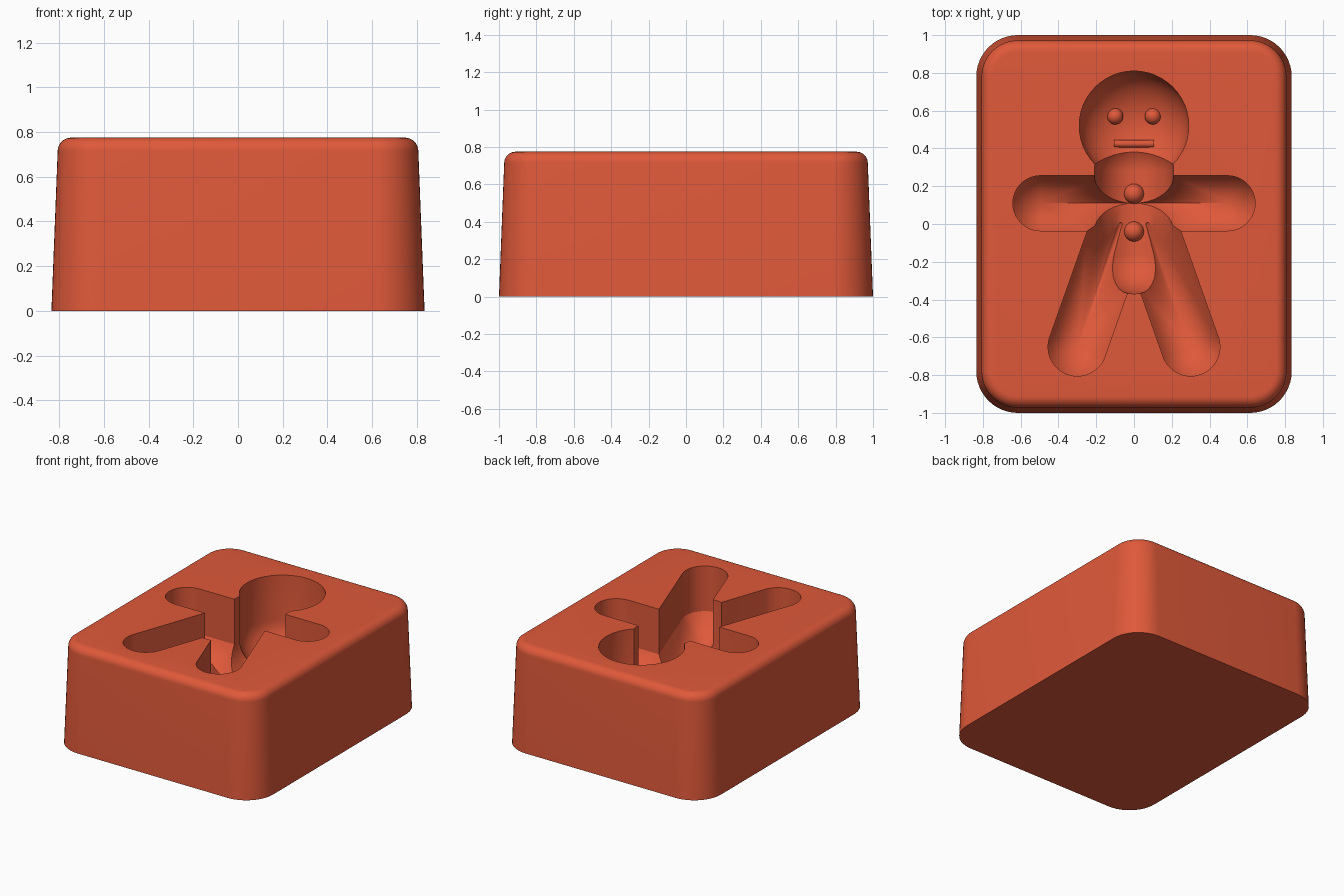
import bpy, bmesh, math
from mathutils import Vector

if "Cube" in bpy.data.objects:
    bpy.data.objects.remove(bpy.data.objects["Cube"], do_unlink=True)

TOP, WALL, FLOOR = 0.775, 0.44, 0.2   # rim, foot of the upright walls, cavity floor
DOME = WALL - FLOOR

red = bpy.data.materials.new("terracotta_red")
red.use_nodes = True
red.diffuse_color = (0.74, 0.1, 0.042, 1)
red.node_tree.nodes["Principled BSDF"].inputs["Base Color"].default_value = red.diffuse_color


def finish(bm, name):
    bmesh.ops.recalc_face_normals(bm, faces=bm.faces)
    mesh = bpy.data.meshes.new(name)
    bm.to_mesh(mesh)
    bm.free()
    mesh.materials.append(red)
    obj = bpy.data.objects.new(name, mesh)
    bpy.context.collection.objects.link(obj)
    return obj


def smooth(obj):
    bpy.ops.object.select_all(action='DESELECT')
    obj.select_set(True)
    bpy.context.view_layer.objects.active = obj
    bpy.ops.object.shade_smooth_by_angle(angle=math.radians(30))


def rounded_ring(bm, inset, z, steps=12):
    """Rounded rectangle outline of the block at one height."""
    radius = 0.22 - inset
    ring = []
    for k, (sx, sy) in enumerate([(1, 1), (-1, 1), (-1, -1), (1, -1)]):
        for i in range(steps + 1):
            a = math.pi / 2 * (k + i / steps)
            ring.append(bm.verts.new((sx * 0.615 + radius * math.cos(a),
                                      sy * 0.78 + radius * math.sin(a), z)))
    return ring


def trough(name, ends, radius, domed):
    """Capsule-shaped cutter: upright walls above a domed or V-shaped floor."""
    bm = bmesh.new()
    rings = [(1, TOP + 0.1), (1, WALL)]
    if domed:
        for i in range(1, 9):
            t = math.pi / 2 * i / 9
            rings.append((math.cos(t), WALL - DOME * math.sin(t)))
    for x, y in ends:
        for scale, z in rings:
            for i in range(48):
                a = math.tau * i / 48
                bm.verts.new((x + radius * scale * math.cos(a),
                              y + radius * scale * math.sin(a), z))
        bm.verts.new((x, y, FLOOR))
    hull = bmesh.ops.convex_hull(bm, input=bm.verts)
    spare = {g for g in hull["geom_interior"] + hull["geom_unused"]
             if isinstance(g, bmesh.types.BMVert)}
    bmesh.ops.delete(bm, geom=list(spare), context='VERTS')
    bmesh.ops.dissolve_limit(bm, angle_limit=0.002, verts=bm.verts, edges=bm.edges)
    cutter = finish(bm, name)
    cutter.hide_render = True
    return cutter


# Tapered block with a rounded top edge
bm = bmesh.new()
profile = [(0, 0), (0.028, TOP - 0.06)]
for i in range(1, 9):
    t = math.pi / 2 * i / 8
    profile.append((0.028 + 0.06 * (1 - math.cos(t)), TOP - 0.06 * (1 - math.sin(t))))
rings = [rounded_ring(bm, inset, z) for inset, z in profile]
for low, high in zip(rings, rings[1:]):
    for i in range(len(low)):
        j = (i + 1) % len(low)
        bm.faces.new((low[i], low[j], high[j], high[i]))
bm.faces.new(rings[0])
bm.faces.new(rings[-1])
block = finish(bm, "mold_block")

# Figure-shaped cavity
cutters = [
    trough("torso_cutter", [(0, 0.28), (0, -0.16)], 0.21, True),
    trough("head_cutter", [(0, 0.52)], 0.29, True),
    trough("arms_cutter", [(-0.495, 0.11), (0.495, 0.11)], 0.146, False),
    trough("left_leg_cutter", [(0.07, 0), (0.3, -0.65)], 0.155, False),
    trough("right_leg_cutter", [(-0.07, 0), (-0.3, -0.65)], 0.155, False),
]
bpy.context.view_layer.objects.active = block
for cutter in cutters:
    mod = block.modifiers.new(cutter.name, 'BOOLEAN')
    mod.operation = 'DIFFERENCE'
    mod.solver = 'EXACT'
    mod.object = cutter
    bpy.ops.object.modifier_apply(modifier=mod.name)
    bpy.data.objects.remove(cutter, do_unlink=True)
smooth(block)


def head_floor(x, y):
    r = math.hypot(x, y - 0.52) / 0.29
    return WALL - DOME * math.sqrt(1 - r * r)


def bead(name, x, y, z, radius):
    bm = bmesh.new()
    bmesh.ops.create_uvsphere(bm, u_segments=24, v_segments=16, radius=radius)
    bmesh.ops.translate(bm, verts=bm.verts, vec=Vector((x, y, z)))
    smooth(finish(bm, name))


# Eyes and buttons
for side, sx in (("left", 1), ("right", -1)):
    bead(side + "_eye", sx * 0.1, 0.57, head_floor(0.1, 0.57), 0.043)
bead("upper_button", 0, 0.16, FLOOR, 0.053)
bead("lower_button", 0, -0.04, FLOOR, 0.053)

# Mouth bar
bpy.ops.mesh.primitive_cylinder_add(vertices=20, radius=0.02, depth=0.21,
                                    location=(0, 0.425, head_floor(0.06, 0.425) + 0.005),
                                    rotation=(0, math.pi / 2, 0))
mouth = bpy.context.object
mouth.name = "mouth"
mouth.data.materials.append(red)
smooth(mouth)
